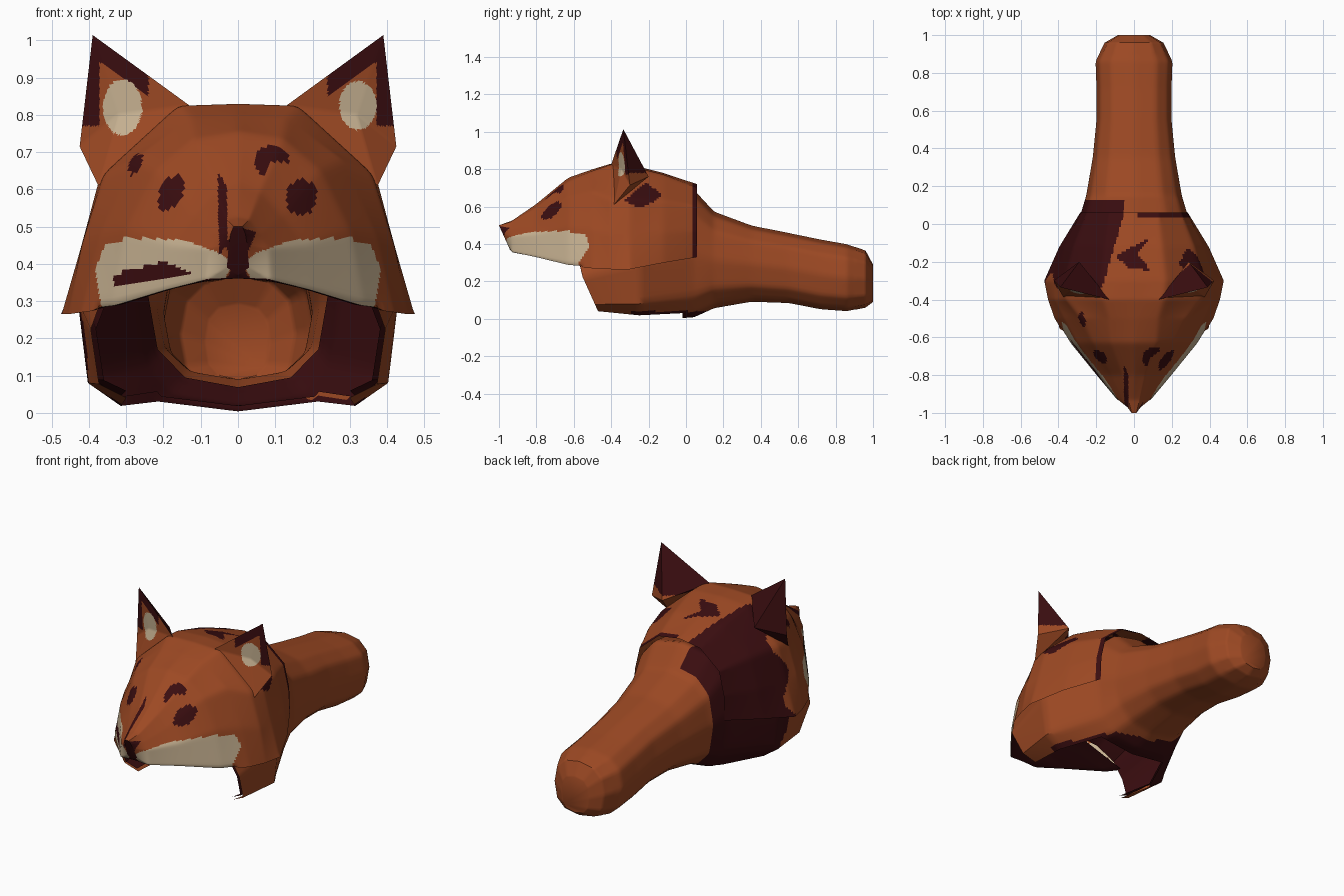
import bpy, bmesh, math
from mathutils import Vector

if "Cube" in bpy.data.objects:
    bpy.data.objects.remove(bpy.data.objects["Cube"])

ORANGE, DARK, CREAM = 0, 1, 2
mats = []
for name, col in (("fur orange", (0.335, 0.066, 0.017, 1)),
                  ("dark maroon", (0.042, 0.004, 0.005, 1)),
                  ("cream", (0.58, 0.45, 0.29, 1))):
    m = bpy.data.materials.new(name)
    m.diffuse_color = col
    m.use_nodes = True
    m.node_tree.nodes["Principled BSDF"].inputs["Base Color"].default_value = m.diffuse_color
    mats.append(m)


def inside(a, b, poly):
    """Point in polygon test."""
    hit = False
    for (x1, y1), (x2, y2) in zip(poly, poly[1:] + poly[:1]):
        if (y1 > b) != (y2 > b) and a < (x2 - x1) * (b - y1) / (y2 - y1) + x1:
            hit = not hit
    return hit


def ellipse(x, z, cx, cz, rx, rz):
    return ((x - cx) / rx) ** 2 + ((z - cz) / rz) ** 2 < 1


def loft(bm, rings, around, along, cap_start=False, cap_end=False):
    """Skin closed rings, finely divided so colour regions have clean borders."""
    fine = []
    for r in rings:
        pts = []
        for a, b in zip(r, r[1:] + r[:1]):
            pts += [a.lerp(b, i / around) for i in range(around)]
        fine.append(pts)
    rows = [fine[0]]
    for r0, r1 in zip(fine, fine[1:]):
        for j in range(1, along + 1):
            rows.append([a.lerp(b, j / along) for a, b in zip(r0, r1)])
    vs = [[bm.verts.new(p) for p in row] for row in rows]
    n = len(vs[0])
    for r0, r1 in zip(vs, vs[1:]):
        for i in range(n):
            bm.faces.new((r0[i], r0[(i + 1) % n], r1[(i + 1) % n], r1[i]))
    if cap_start:
        bm.faces.new(vs[0])
    if cap_end:
        bm.faces.new(vs[-1])
    bmesh.ops.recalc_face_normals(bm, faces=bm.faces[:])
    bm.normal_update()


def soften(bm, y0, y1, times):
    vs = [v for v in bm.verts if y0 < v.co.y < y1 and not v.is_boundary]
    for _ in range(times):
        bmesh.ops.smooth_vert(bm, verts=vs, factor=.5, use_axis_x=True, use_axis_y=True, use_axis_z=True)


def cut_away(bm, test):
    faces = [f for f in bm.faces if test(f.calc_center_median(), f.normal)]
    bmesh.ops.delete(bm, geom=faces, context='FACES')


def finish(bm, name, rule, angle=40):
    bmesh.ops.recalc_face_normals(bm, faces=bm.faces[:])
    bm.normal_update()
    for f in bm.faces:
        f.material_index = rule(f.calc_center_median(), f.normal)
    me = bpy.data.meshes.new(name)
    bm.to_mesh(me)
    bm.free()
    for m in mats:
        me.materials.append(m)
    ob = bpy.data.objects.new(name, me)
    bpy.context.collection.objects.link(ob)
    bpy.ops.object.select_all(action='DESELECT')
    ob.select_set(True)
    bpy.context.view_layer.objects.active = ob
    bpy.ops.object.shade_smooth_by_angle(angle=math.radians(angle))


# head: half sections from top centre to bottom centre
HEAD = [
    (-1.00, [(0, .50), (.012, .50), (.02, .48), (.025, .45), (.03, .39), (0, .37)]),
    (-0.93, [(0, .525), (.03, .52), (.06, .48), (.085, .44), (.09, .355), (0, .36)]),
    (-0.80, [(0, .615), (.06, .595), (.12, .53), (.18, .45), (.20, .325), (0, .39)]),
    (-0.63, [(0, .755), (.12, .735), (.22, .65), (.30, .49), (.34, .28), (0, .40)]),
    (-0.50, [(0, .80), (.13, .79), (.28, .68), (.37, .48), (.42, .27), (0, .40)]),
    (-0.40, [(0, .83), (.16, .825), (.36, .64), (.42, .45), (.455, .265), (0, .33)]),
    (-0.30, [(0, .825), (.17, .815), (.37, .64), (.42, .45), (.475, .265), (0, .33)]),
    (-0.12, [(0, .78), (.15, .77), (.32, .63), (.37, .46), (.395, .30), (0, .33)]),
    (0.06, [(0, .72), (.13, .70), (.25, .60), (.28, .47), (.285, .33), (0, .33)])]

MUZZLE = [(.015, .40), (.05, .43), (.15, .465), (.3, .47), (.36, .445), (.385, .38),
          (.36, .27), (.3, .25), (.15, .31), (.04, .35)]
SLIT = [(-.34, .37), (-.2, .405), (-.12, .375), (-.33, .34)]
NOSE = [(0, .5), (.05, .485), (.03, .44), (.012, .41), (.03, .35), (-.03, .35),
        (-.012, .41), (-.035, .45)]
STRIPE = [(-.055, .645), (-.03, .61), (-.028, .46), (-.05, .42)]
SIDE_MARK = [(-.33, .63), (-.28, .68), (-.22, .73), (-.12, .66), (-.24, .59)]
TOP_MARK = [(-.1, -.17), (.09, -.07), (.02, -.16), (.09, -.25), (-.03, -.23)]


def left_patch(x, y, z):
    """Dark area on the left flank."""
    return x < -.05 - .3 * max(0, .06 - y) and -.30 + .04 * math.sin(z * 22) < y < .13


def head_colour(c, n):
    x, y, z = c
    if y < -.42:
        if n.z < -.6:
            return DARK
        if any(inside(x, z, p) for p in (SLIT, NOSE, STRIPE)):
            return DARK
        if inside(abs(x), z, MUZZLE):
            return CREAM
        # eyes and brows
        if ellipse(x - .35 * (z - .59), z, -.18, .59, .032, .048) or ellipse(x, z, .17, .578, .042, .048):
            return DARK
        if ellipse(x - .3 * (z - .665), z, -.276, .667, .018, .027):
            return DARK
        if ellipse(x, z, .093, .675, .047, .045) and not ellipse(x, z, .107, .645, .033, .03):
            return DARK
        return ORANGE
    if left_patch(x, y, z) or (x > .2 and inside(y, z, SIDE_MARK)):
        return DARK
    if z > .7 and inside(x, y, TOP_MARK):
        return DARK
    return DARK if x > .02 and y > .04 else ORANGE


bm = bmesh.new()
rings = []
for y, half in HEAD:
    pts = half + [(-x, z) for x, z in half[-2:0:-1]]
    rings.append([Vector((x, y + (.45 * (.5 - z) if y == -1 else 0), z)) for x, z in pts])
loft(bm, rings, 14, 14, cap_start=True)
# open the underside behind the muzzle
cut_away(bm, lambda c, n: c.y > -.55 and n.z < -.6 and c.z < .42)
soften(bm, -.94, .02, 4)
finish(bm, "head_hood", head_colour)

# neck and tail: y, half width, top, bottom, squareness of the lower half
BODY = [(-.47, .395, .42, .03, .4), (-.25, .43, .60, .00, .45), (.04, .288, .695, .005, .6),
        (.15, .255, .575, .055, .77), (.35, .22, .50, .09, .77), (.55, .20, .46, .083, .77),
        (.72, .20, .425, .05, .77), (.86, .205, .40, .04, .77), (.96, .155, .365, .06, .77),
        (1.0, .085, .29, .09, .77)]


def body_rings(rows, inset=0):
    out = []
    for k, (y, hw, zt, zb, low) in enumerate(rows):
        ring = []
        for i in range(12):
            s, c = math.sin(i * math.pi / 6), math.cos(i * math.pi / 6)
            e = low if c < -.01 else .77
            x = math.copysign(abs(s) ** e, s) * (hw - inset)
            z = (zt + zb) / 2 + math.copysign(abs(c) ** e, c) * ((zt - zb) / 2 - inset)
            slant = .45 * (min(z, .28) - .04) if k == 0 else 0  # slanted collar
            ring.append(Vector((x, y - slant, z)))
        out.append(ring)
    return out


def head_hole(c, n):
    """Floor between the two lower corners, open for wearing."""
    edge = min(.30 + .07 * (c.y + .47), .315 - .43 * (c.y + .25))
    return c.y < -.02 and c.z < .1 and abs(c.x) < edge


def body_colour(c, n):
    if left_patch(*c) or (c.y < .12 and c.z < (.04 if c.y > -.3 else .02)):
        return DARK
    return ORANGE


bm = bmesh.new()
loft(bm, body_rings(BODY), 6, 10, cap_end=True)
cut_away(bm, head_hole)
soften(bm, -.2, .9, 2)
finish(bm, "neck_and_tail", body_colour)

# dark lining inside the neck
bm = bmesh.new()
loft(bm, body_rings(BODY[:4], .014), 6, 10)
cut_away(bm, head_hole)
soften(bm, -.2, .12, 2)
finish(bm, "neck_lining", lambda c, n: DARK)


# ears
def ear_colour(c, n):
    x, z = abs(c.x), c.z
    if n.y > -.05:
        return DARK if z > .78 or c.x < 0 else ORANGE
    if c.x > 0 and ellipse(x, z, .322, .825, .05, .065):
        return CREAM
    if c.x < 0 and ellipse(x, z, .31, .82, .052, .075):
        return CREAM
    edge = .83 + .72 * (x - .13)
    return DARK if (z > .77 and x > .372) or (x > .24 and z > edge - .06) else ORANGE


for side, name in ((1, "right_ear"), (-1, "left_ear")):
    bm = bmesh.new()
    P = {"T": (.39, -.335, 1.014), "I": (.13, -.4, .825), "O": (.425, -.3, .715), "B": (.375, -.385, .61),
         "K": (.29, -.2, .76), "C": (.32, -.345, .8)}
    V = {k: bm.verts.new((side * x, y, z)) for k, (x, y, z) in P.items()}
    for tri in ("TIC", "TCO", "IBC", "BOC", "TOK", "TKI", "OBK", "IKB"):
        bm.faces.new([V[k] for k in tri])
    bmesh.ops.subdivide_edges(bm, edges=bm.edges[:], cuts=28, use_grid_fill=True)
    finish(bm, name, ear_colour, 30)
